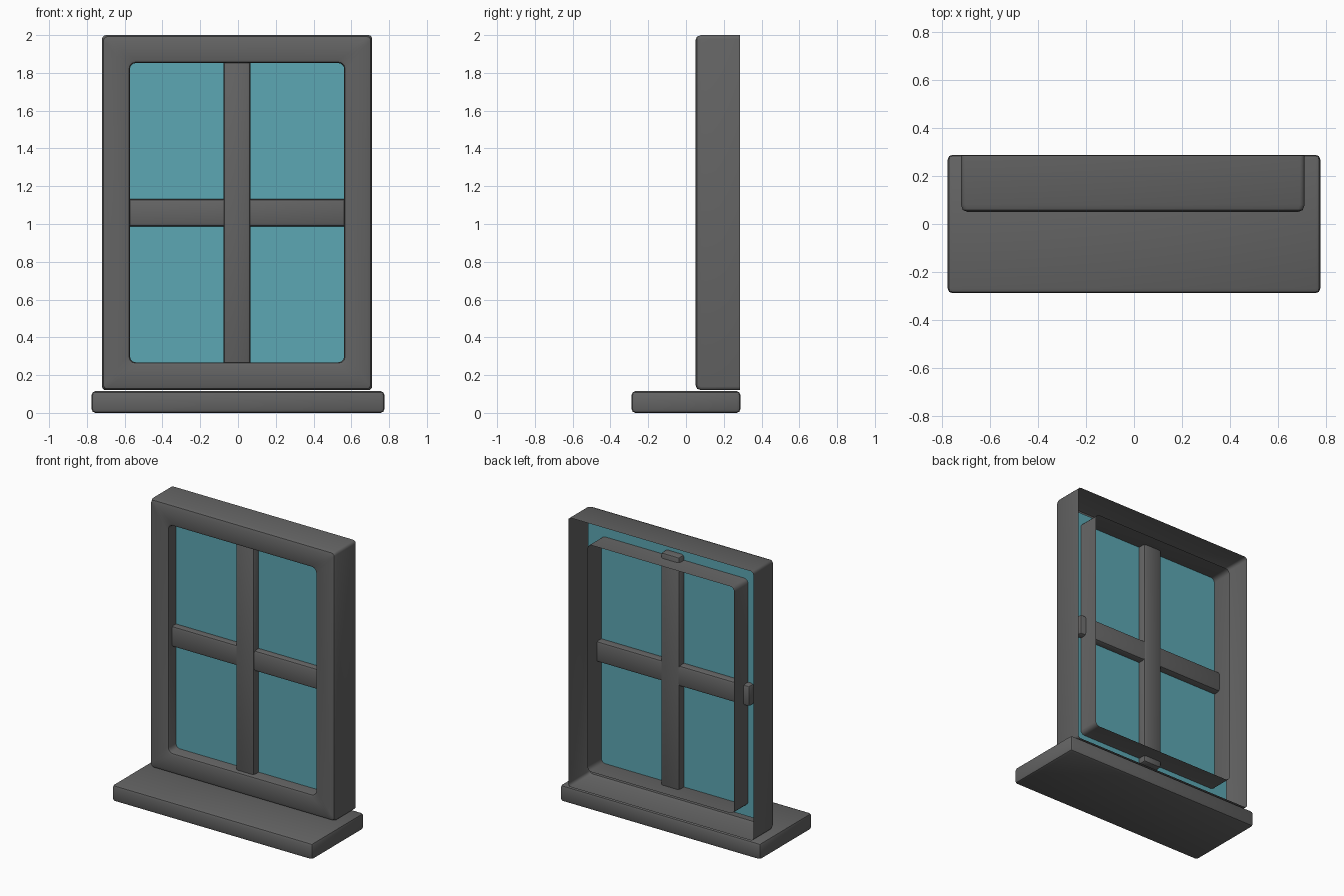
import bpy, bmesh, math

cube = bpy.data.objects.get("Cube")
if cube:
    bpy.data.objects.remove(cube, do_unlink=True)


def material(name, color):
    m = bpy.data.materials.new(name)
    m.use_nodes = True
    m.diffuse_color = color
    m.node_tree.nodes["Principled BSDF"].inputs["Base Color"].default_value = color
    return m


GREY = material("dark grey paint", (0.127, 0.127, 0.127, 1))
TEAL = material("teal glass", (0.107, 0.39, 0.456, 1))


def finish(name, bm, mat):
    mesh = bpy.data.meshes.new(name)
    bm.to_mesh(mesh)
    bm.free()
    mesh.materials.append(mat)
    ob = bpy.data.objects.new(name, mesh)
    bpy.context.collection.objects.link(ob)
    bpy.ops.object.select_all(action='DESELECT')
    ob.select_set(True)
    bpy.context.view_layer.objects.active = ob
    bpy.ops.object.shade_smooth_by_angle(angle=math.radians(40))
    return ob


def box(name, lo, hi, bevel):
    """Box between two corners with rounded edges."""
    bm = bmesh.new()
    bmesh.ops.create_cube(bm, size=1)
    for v in bm.verts:
        v.co = [(a + b) / 2 + c * (b - a) for a, b, c in zip(lo, hi, v.co)]
    bmesh.ops.bevel(bm, geom=bm.edges[:], offset=bevel, segments=2,
                    profile=0.5, affect='EDGES')
    return finish(name, bm, GREY)


# Overall frame opening: centre and half sizes
CX, CZ, HW, HH = -0.005, 1.06, 0.715, 0.94
GLASS_Y, BACK_Y = 0.132, 0.285


def rounded_loop(inset, radius, steps=3):
    """Points of a rounded rectangle, inset from the frame's outside."""
    w, h = HW - inset - radius, HH - inset - radius
    pts = []
    for k, (sx, sz) in enumerate(((1, 1), (-1, 1), (-1, -1), (1, -1))):
        for i in range(steps + 1):
            a = math.pi / 2 * (k + i / steps)
            pts.append((CX + sx * w + radius * math.cos(a),
                        CZ + sz * h + radius * math.sin(a)))
    return pts


# Frame: open-backed shell, from the outer wall over the front to the inner wall
profile = [(0, BACK_Y, 0.02), (0, 0.08, 0.02), (0.008, 0.058, 0.02),
           (0.028, 0.05, 0.02), (0.13, 0.05, 0.045),
           (0.143, 0.055, 0.035), (0.148, 0.07, 0.03), (0.148, BACK_Y, 0.03)]
bm = bmesh.new()
loops = [[bm.verts.new((x, y, z)) for x, z in rounded_loop(inset, r)]
         for inset, y, r in profile]
for a, b in zip(loops, loops[1:]):
    n = len(a)
    for i in range(n):
        j = (i + 1) % n
        bm.faces.new((a[i], a[j], b[j], b[i]))
bmesh.ops.recalc_face_normals(bm, faces=bm.faces[:])
# The front must face forward
if sum(f.normal.y * f.calc_area() for f in bm.faces) > 0:
    bmesh.ops.reverse_faces(bm, faces=bm.faces[:])
finish("window_frame", bm, GREY)

# Glass: one sheet that runs on behind the frame
bm = bmesh.new()
gx, gz = HW - 0.045, HH - 0.075
bm.faces.new([bm.verts.new((CX + sx * gx, GLASS_Y, CZ + sz * gz))
              for sx, sz in ((-1, -1), (1, -1), (1, 1), (-1, 1))])
finish("glass_pane", bm, TEAL)

# Glazing bars pass through the inner wall at both ends
box("vertical_bar", (-0.077, 0.08, 0.225), (0.067, 0.187, 1.89), 0.018)
box("horizontal_bar", (-0.615, 0.088, 0.987), (0.605, 0.182, 1.133), 0.018)

# Sill
box("window_sill", (-0.775, -0.288, 0), (0.775, 0.288, 0.115), 0.02)
